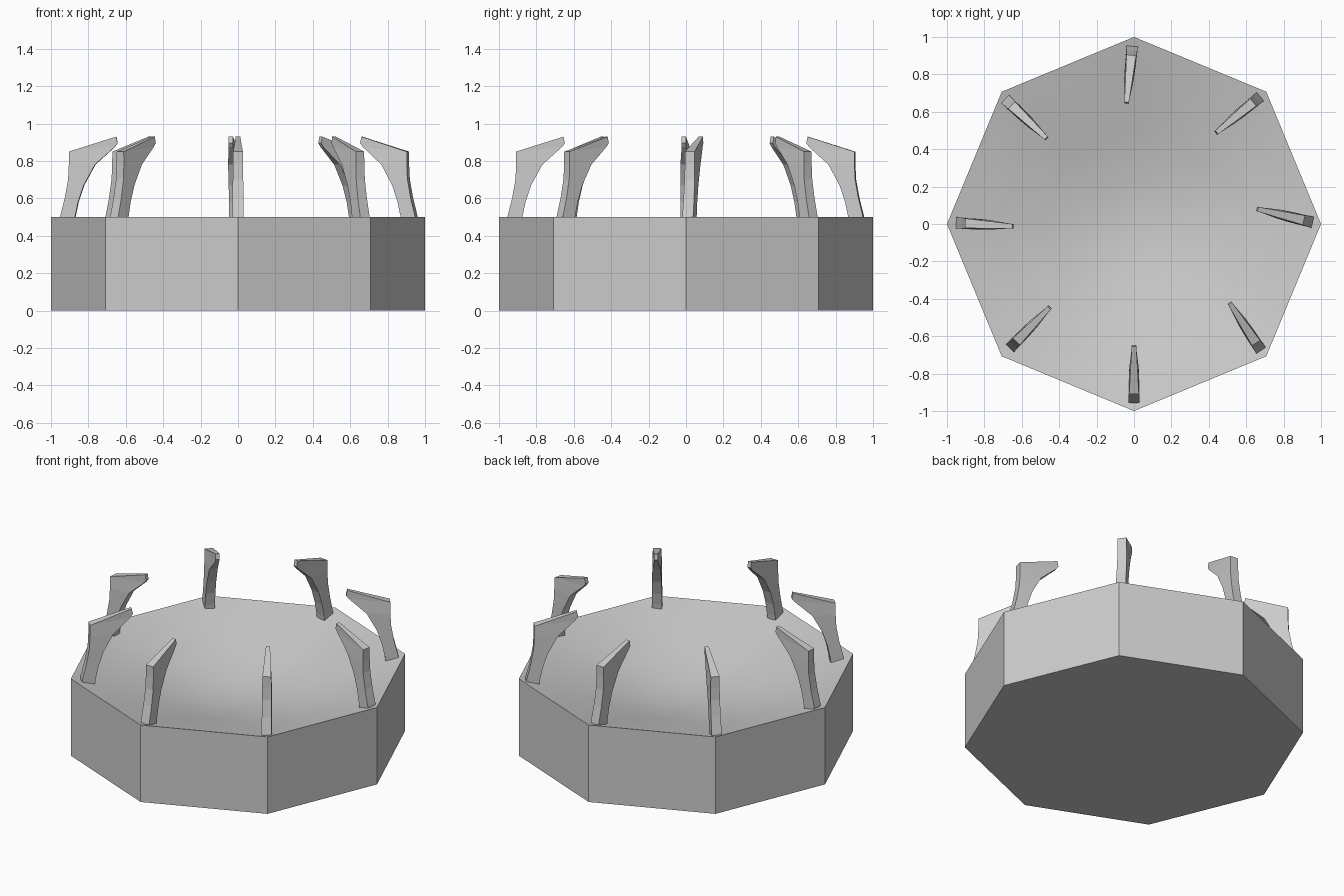
import bpy
import bmesh
from math import cos, sin, pi, hypot
from mathutils import Vector

cube = bpy.data.objects.get("Cube")
if cube:
    bpy.data.objects.remove(cube, do_unlink=True)

grey = bpy.data.materials.new("plain grey")
grey.use_nodes = True
colour = (0.6, 0.6, 0.6, 1)
grey.diffuse_color = colour
grey.node_tree.nodes["Principled BSDF"].inputs["Base Color"].default_value = colour


def make_object(name, bm):
    bmesh.ops.recalc_face_normals(bm, faces=bm.faces)
    mesh = bpy.data.meshes.new(name)
    bm.to_mesh(mesh)
    bm.free()
    mesh.materials.append(grey)
    obj = bpy.data.objects.new(name, mesh)
    bpy.context.collection.objects.link(obj)
    return obj


# Octagonal base with a shallow smooth dish in its top
SIDES = 8
bm = bmesh.new()


def ring(radius, z):
    return [bm.verts.new((radius * cos(2 * pi * i / SIDES),
                          radius * sin(2 * pi * i / SIDES), z)) for i in range(SIDES)]


def bridge(a, b, smooth):
    for i in range(SIDES):
        j = (i + 1) % SIDES
        bm.faces.new((a[i], a[j], b[j], b[i])).smooth = smooth


bottom, rim = ring(1, 0), ring(1, 0.5)
bm.faces.new(bottom)
bridge(bottom, rim, False)
previous = rim
for radius, z in ((0.75, 0.435), (0.5, 0.36), (0.25, 0.305)):
    inner = ring(radius, z)
    bridge(previous, inner, True)
    previous = inner
centre = bm.verts.new((0, 0, 0.285))
for i in range(SIDES):
    bm.faces.new((previous[i], previous[(i + 1) % SIDES], centre)).smooth = True
for edge in bm.edges:
    if all(abs(v.co.z - 0.5) < 0.001 for v in edge.verts):
        edge.smooth = False
make_object("dished_base", bm)

# Curved prongs: matching points down the outer and inner edge, as (inward, z, half width)
OUTER = [(0, 0.46, 0.03), (0.003, 0.5, 0.03), (0.028, 0.6, 0.029),
         (0.046, 0.7, 0.028), (0.05, 0.78, 0.027), (0.05, 0.85, 0.026)]
INNER = [(0.078, 0.46, 0.03), (0.083, 0.5, 0.03), (0.1, 0.58, 0.029),
         (0.13, 0.67, 0.028), (0.19, 0.78, 0.025), (0.295, 0.875, 0.012)]
TIP = [(0.31, 0.895, 0.012), (0.303, 0.93, 0.012)]


def make_prong(name, foot, tip):
    foot, tip = Vector(foot), Vector(tip)
    inward = (tip - foot).normalized()
    side = Vector((-inward.y, inward.x))
    start = foot - inward * 0.028
    bm = bmesh.new()

    def pair(point):
        u, z, half = point
        return [bm.verts.new((*(start + inward * u + side * s * half), z)) for s in (-1, 1)]

    outer, inner = [pair(p) for p in OUTER], [pair(p) for p in INNER]
    end = [pair(p) for p in TIP]
    loop = outer + end[::-1] + inner[::-1]
    for a, b in zip(loop, loop[1:] + loop[:1]):
        bm.faces.new((a[0], a[1], b[1], b[0]))
    for s in (0, 1):
        for k in range(len(outer) - 1):
            bm.faces.new((outer[k][s], outer[k + 1][s], inner[k + 1][s], inner[k][s]))
        bm.faces.new((outer[-1][s], end[1][s], end[0][s], inner[-1][s]))
    make_object(name, bm)


PRONGS = {
    "left": ((0.93, 0.015), (0.66, 0.08)),
    "back_left": ((0.655, 0.665), (0.43, 0.48)),
    "back": ((-0.012, 0.925), (-0.04, 0.645)),
    "back_right": ((-0.67, 0.65), (-0.47, 0.46)),
    "right": ((-0.925, 0.005), (-0.65, -0.012)),
    "front_right": ((-0.645, -0.645), (-0.45, -0.445)),
    "front": ((0, -0.93), (0, -0.655)),
    "front_left": ((0.665, -0.655), (0.51, -0.42)),
}
for place, (foot, tip) in PRONGS.items():
    make_prong(place + "_prong", foot, tip)
